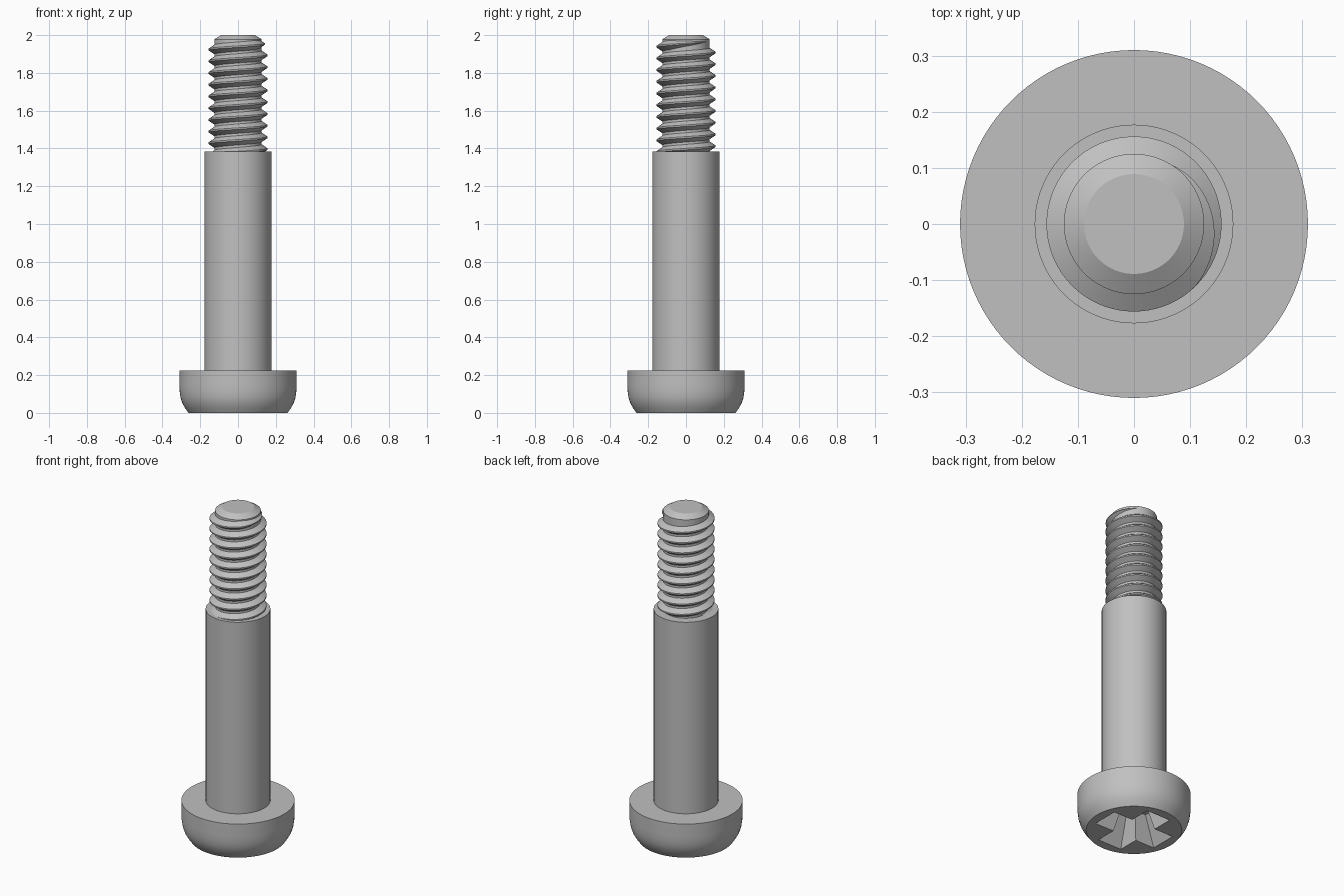
import bpy, bmesh
from math import sin, cos, pi, radians

cube = bpy.data.objects.get("Cube")
if cube:
    bpy.data.objects.remove(cube, do_unlink=True)

steel = bpy.data.materials.new("grey_steel")
steel.use_nodes = True
GREY = (0.53, 0.53, 0.53, 1)
steel.diffuse_color = GREY
steel.node_tree.nodes["Principled BSDF"].inputs["Base Color"].default_value = GREY

SEG = 96


def finish(name, bm):
    bmesh.ops.recalc_face_normals(bm, faces=bm.faces)
    mesh = bpy.data.meshes.new(name)
    bm.to_mesh(mesh)
    bm.free()
    mesh.materials.append(steel)
    obj = bpy.data.objects.new(name, mesh)
    bpy.context.collection.objects.link(obj)
    return obj


def smooth(obj, angle=30):
    bpy.ops.object.select_all(action='DESELECT')
    obj.select_set(True)
    bpy.context.view_layer.objects.active = obj
    bpy.ops.object.shade_smooth_by_angle(angle=radians(angle))


def loft(name, rings):
    """Closed solid through rings that have equal point counts."""
    bm = bmesh.new()
    loops = [[bm.verts.new(p) for p in ring] for ring in rings]
    n = len(loops[0])
    for a, b in zip(loops, loops[1:]):
        for i in range(n):
            j = (i + 1) % n
            bm.faces.new((a[i], a[j], b[j], b[i]))
    bm.faces.new(loops[0])
    bm.faces.new(loops[-1])
    return finish(name, bm)


def lathe(name, profile):
    return loft(name, [[(r * cos(2 * pi * i / SEG), r * sin(2 * pi * i / SEG), z)
                        for i in range(SEG)] for r, z in profile])


def cross(tip, half, z):
    """Plus-shaped outline with arms along x and y."""
    arm = [(tip, -half), (tip, half), (half, half)]
    ring = []
    for x, y in arm:
        ring.append((x, y, z))
    for k in range(1, 4):
        c, s = round(cos(k * pi / 2)), round(sin(k * pi / 2))
        ring += [(c * x - s * y, s * x + c * y, z) for x, y in arm]
    return ring


# Pan head with rounded lower edge
head = lathe("head", [(0.262, 0), (0.28, 0.025), (0.295, 0.052), (0.304, 0.08),
                      (0.309, 0.115), (0.31, 0.15), (0.31, 0.225)])

# Tapered cross recess cut into the head
cutter = loft("recess_cutter", [cross(0.217, 0.086, -0.02), cross(0.208, 0.08, 0),
                                cross(0.12, 0.045, 0.16)])
cutter.hide_render = True
cutter.hide_set(True)
cut = head.modifiers.new("cross_recess", 'BOOLEAN')
cut.operation = 'DIFFERENCE'
cut.solver = 'EXACT'
cut.object = cutter
bpy.context.view_layer.objects.active = head
bpy.ops.object.modifier_apply(modifier=cut.name)
bpy.data.objects.remove(cutter, do_unlink=True)

# Plain shank, threaded core and chamfered tip
shank = lathe("shank", [(0.177, 0.22), (0.177, 1.383)])
core = lathe("threaded_core", [(0.125, 1.37), (0.125, 1.978), (0.089, 2.0)])

# Helical thread ridge, fading out near the tip
PITCH, ROOT, CREST, STEPS = 0.062, 0.123, 0.156, 72
end_angle, end_z, turns = radians(60), 1.965, 9.7
rings = []
for i in range(int(turns * STEPS) + 1):
    back = 2 * pi * i / STEPS
    a = end_angle - back
    z = end_z - PITCH * back / (2 * pi)
    fade = min(1, 0.04 + back / radians(110))
    crest = ROOT + (CREST - ROOT) * fade
    base, flat = 0.026 * fade, 0.004 * fade
    rings.append([(r * cos(a), r * sin(a), z + dz) for r, dz in
                  ((ROOT, -base), (crest, -flat), (crest, flat), (ROOT, base))])
thread = loft("thread", rings)

for part in (head, shank, core, thread):
    smooth(part)
